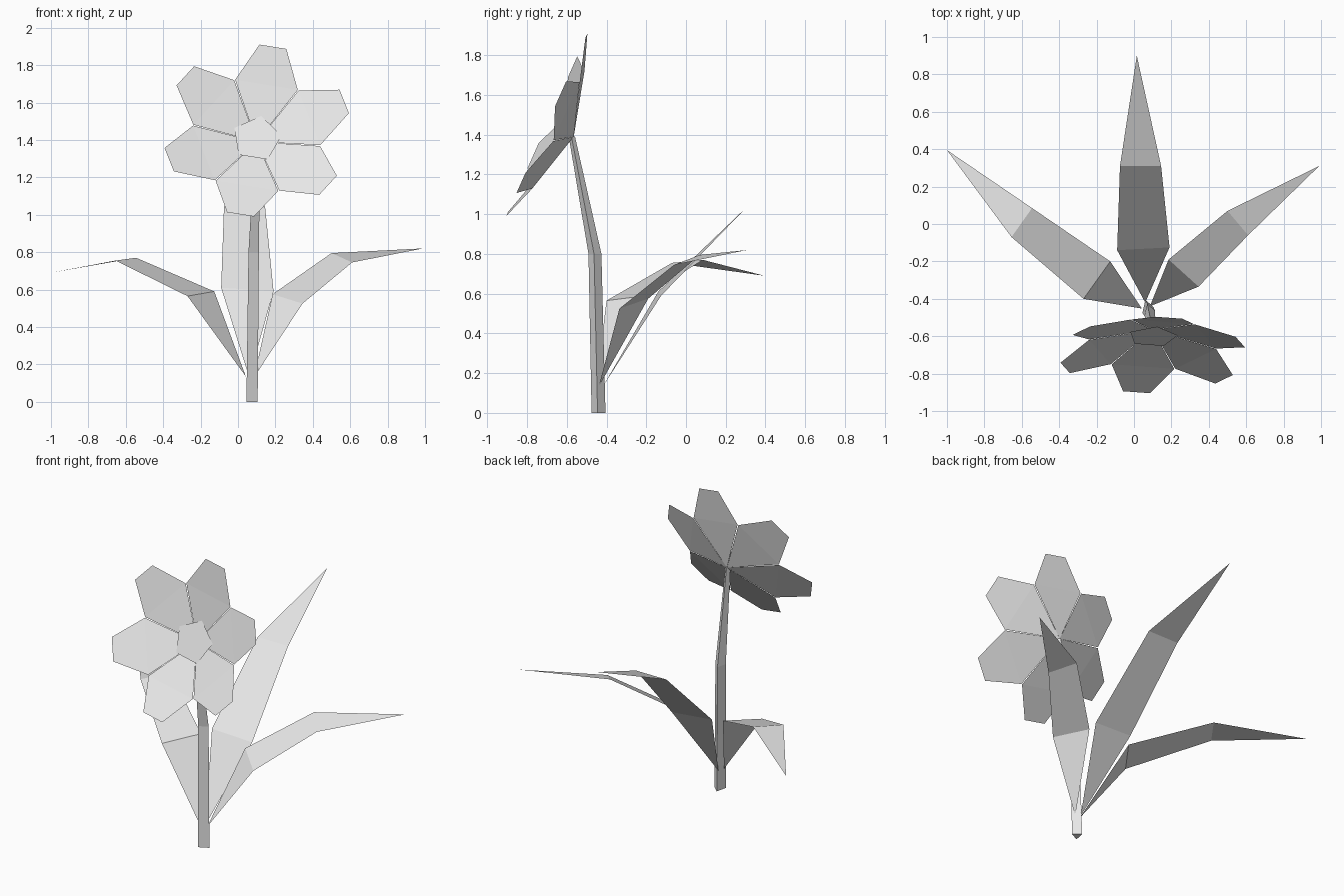
import bpy
from math import cos, sin, radians
from mathutils import Vector

cube = bpy.data.objects.get("Cube")
if cube:
    bpy.data.objects.remove(cube, do_unlink=True)

# One plain grey for the whole plant
GREY = (0.8, 0.8, 0.8, 1.0)
grey = bpy.data.materials.new("plain_grey")
grey.use_nodes = True
grey.diffuse_color = GREY
grey.node_tree.nodes["Principled BSDF"].inputs["Base Color"].default_value = GREY


def make_part(name, points, faces):
    mesh = bpy.data.meshes.new(name)
    mesh.from_pydata([tuple(p) for p in points], [], faces)
    mesh.materials.append(grey)
    mesh.update()
    part = bpy.data.objects.new(name, mesh)
    bpy.context.scene.collection.objects.link(part)
    return part


# Stem: a three-sided tube through rings that taper and lean forward
def make_stem(name, corners, rings):
    points = []
    for centre, size in rings:
        for x, y in corners:
            points.append(Vector(centre) + Vector((x, y, 0)) * size)
    sides = len(corners)
    faces = [tuple(reversed(range(sides)))]
    for ring in range(len(rings) - 1):
        low, high = ring * sides, (ring + 1) * sides
        for i in range(sides):
            j = (i + 1) % sides
            faces.append((low + i, low + j, high + j, high + i))
    last = len(points) - sides
    faces.append(tuple(range(last, last + sides)))
    return make_part(name, points, faces)


make_stem("stem",
          corners=[(-0.028, -0.033), (0.032, -0.003), (-0.012, 0.037)],
          rings=[((0.073, -0.442, 0), 1.0),
                 ((0.082, -0.46, 0.8), 0.93),
                 ((0.104, -0.575, 1.39), 0.45)])


# Leaf: a thin blade from a pointed base over two cross creases to the tip
def make_leaf(name, base, lower, upper, tip):
    return make_part(name, [base, *lower, *upper, tip],
                     [(0, 2, 1), (1, 2, 4, 3), (3, 4, 5)])


make_leaf("back_leaf", (0.06, -0.42, 0.13),
          [(-0.09, -0.14, 0.61), (0.19, -0.125, 0.59)],
          [(-0.075, 0.31, 1.04), (0.145, 0.31, 1.04)],
          (0.015, 0.9, 1.29))
make_leaf("left_leaf", (0.085, -0.44, 0.13),
          [(0.185, -0.19, 0.575), (0.345, -0.335, 0.525)],
          [(0.5, 0.07, 0.795), (0.61, -0.06, 0.745)],
          (0.99, 0.31, 0.82))
make_leaf("right_leaf", (0.042, -0.452, 0.135),
          [(-0.27, -0.4, 0.565), (-0.127, -0.2, 0.59)],
          [(-0.655, -0.07, 0.755), (-0.545, 0.085, 0.77)],
          (-1, 0.395, 0.69))

# Flower head frame: it faces forward and slightly up
HEART = Vector((0.1, -0.565, 1.39))
SIDE = Vector((1, 0, 0))
AXIS = Vector((0, -0.914, 0.406)).normalized()
RISE = AXIS.cross(SIDE)
START = 80


def on_flower(angle, out, across, forward):
    a = radians(angle)
    spoke = SIDE * cos(a) + RISE * sin(a)
    return HEART + spoke * out + AXIS.cross(spoke) * across + AXIS * forward


# Six blunt petals forming a shallow cup
for i in range(6):
    angle = START + i * 60
    outline = [(0, 0, 0), (0.3, -0.17, 0.085), (0.498, -0.073, 0.148),
               (0.498, 0.073, 0.148), (0.3, 0.17, 0.085)]
    make_part(f"petal_{i + 1}", [on_flower(angle, *p) for p in outline],
              [(0, 1, 4), (1, 2, 3, 4)])

# Five-sided flower centre
make_part("flower_centre",
          [on_flower(START + i * 72, 0.135, 0, 0.041) for i in range(5)],
          [tuple(range(5))])
